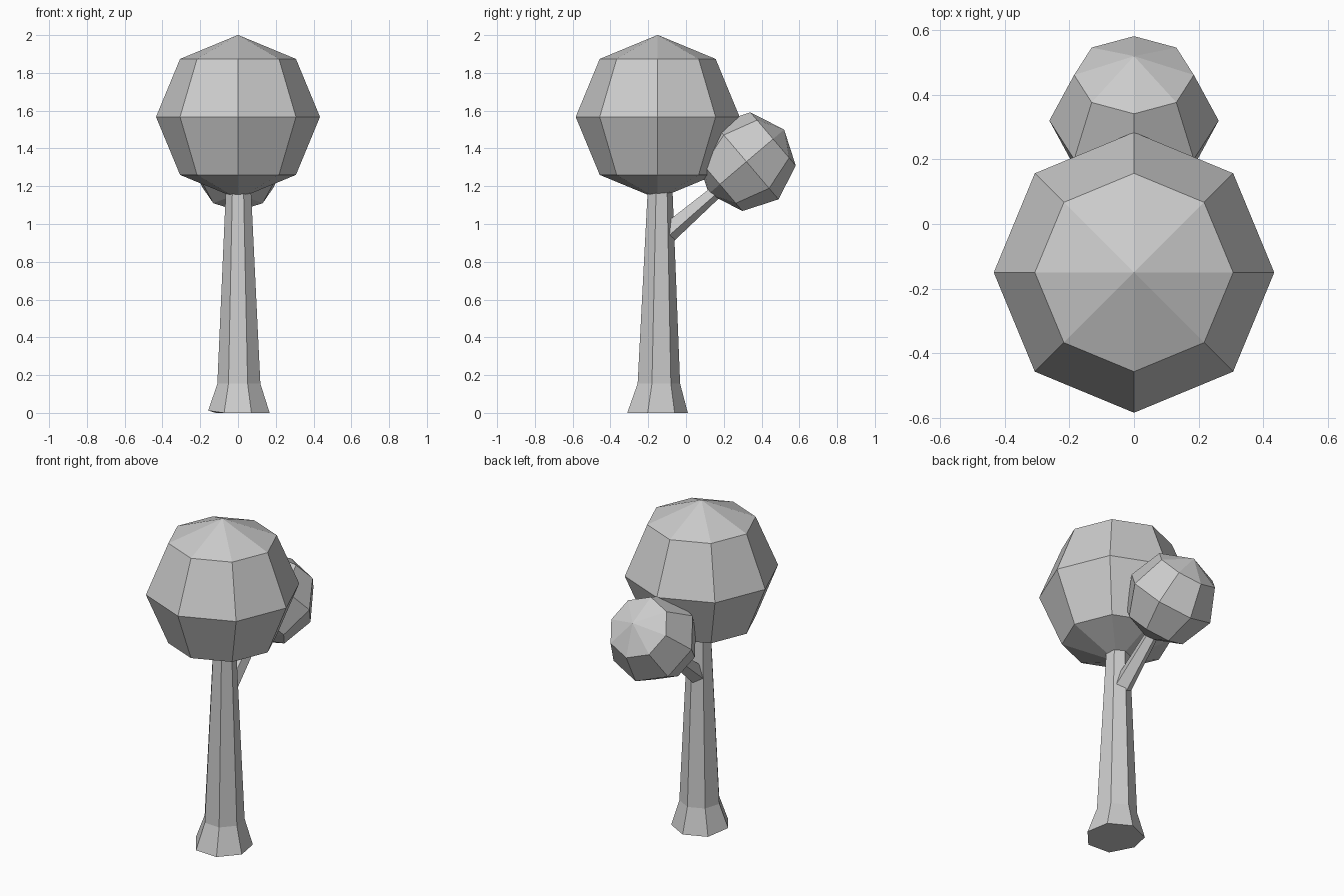
import bpy, bmesh
from math import sin, cos, pi, radians
from mathutils import Vector

if "Cube" in bpy.data.objects:
    bpy.data.objects.remove(bpy.data.objects["Cube"])


def loft(name, rings, sides, u, v, start=0.0):
    """Skin polygon rings given as (centre, radius) in the plane of u and v."""
    bm = bmesh.new()
    loops = []
    for c, r in rings:
        angles = [start + 2 * pi * i / sides for i in range(sides)]
        loops.append([bm.verts.new(Vector(c) + r * (cos(a) * Vector(u) + sin(a) * Vector(v)))
                      for a in angles])
    for a, b in zip(loops, loops[1:]):
        for i in range(sides):
            j = (i + 1) % sides
            bm.faces.new((a[i], a[j], b[j], b[i]))
    bm.faces.new(loops[0][::-1])
    bm.faces.new(loops[-1])
    bmesh.ops.recalc_face_normals(bm, faces=bm.faces)
    mesh = bpy.data.meshes.new(name)
    bm.to_mesh(mesh)
    bm.free()
    ob = bpy.data.objects.new(name, mesh)
    bpy.context.collection.objects.link(ob)
    return ob


def crown(name, centre, radius, tilt=0.0):
    """Faceted ball of leaves."""
    bpy.ops.mesh.primitive_uv_sphere_add(segments=8, ring_count=4, radius=radius,
                                         location=centre, rotation=(tilt, 0, 0))
    bpy.context.object.name = name


# Seven-sided trunk, flared at the foot
trunk = loft("trunk", [((0.007, -0.157, 0), 0.167),
                       ((0.006, -0.148, 0.155), 0.117),
                       ((0.003, -0.139, 1.25), 0.065)],
             7, (1, 0, 0), (0, 1, 0), radians(-16))
trunk.data.vertices[4].co.z = 0.012  # slightly uneven foot

# Five-sided side branch, rising towards the back
loft("branch", [((0, -0.116, 0.94), 0.058), ((0, 0.22, 1.226), 0.034)],
     5, (0, 0.648, -0.762), (1, 0, 0))

# Leaf crowns, the small one in line with the branch
crown("main_crown", (0, -0.15, 1.567), 0.434)
crown("side_crown", (0, 0.32, 1.33), 0.262, radians(-49.6))
